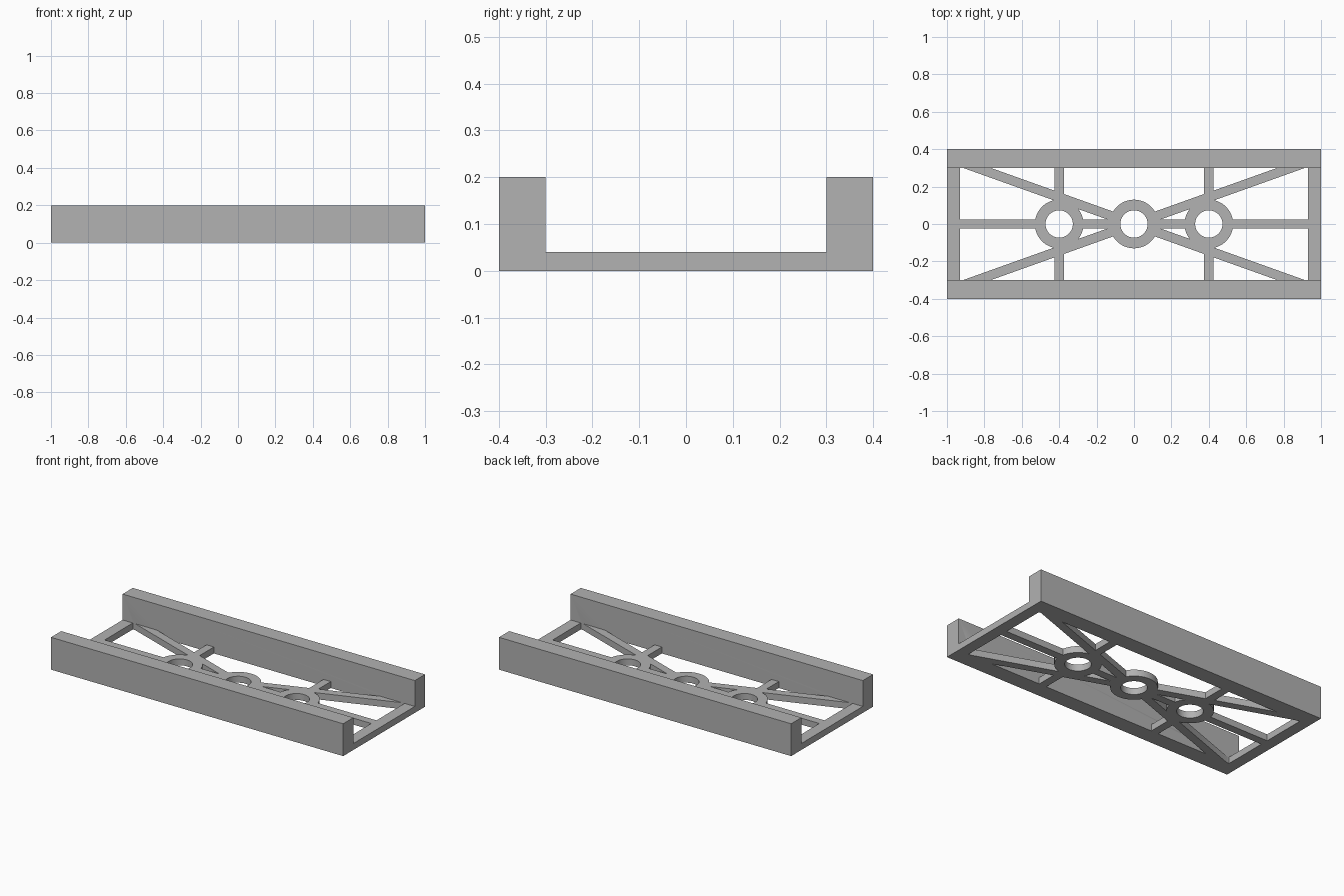
import bpy
import math

cube = bpy.data.objects.get("Cube")
if cube:
    bpy.data.objects.remove(cube, do_unlink=True)

DECK = 0.04      # thickness of the flat lattice
RAIL = 0.2       # height of the side rails
RIB = 0.05       # width of every rib
RING_X = (-0.4, 0, 0.4)

grey = bpy.data.materials.new("plain grey")
grey.use_nodes = True
colour = (0.445, 0.445, 0.445, 1)
grey.diffuse_color = colour
grey.node_tree.nodes["Principled BSDF"].inputs["Base Color"].default_value = colour


def block(name, x, y, sx, sy, height, angle=0):
    """Box standing on the ground, turned about z."""
    bpy.ops.mesh.primitive_cube_add(size=1, location=(x, y, height / 2),
                                    rotation=(0, 0, angle))
    obj = bpy.context.object
    obj.name = name
    obj.scale = (sx, sy, height)
    bpy.ops.object.transform_apply(location=True, rotation=True, scale=True)
    obj.data.materials.append(grey)
    return obj


def disc(name, x, radius, z, depth):
    bpy.ops.mesh.primitive_cylinder_add(vertices=64, radius=radius, depth=depth,
                                        location=(x, 0, z))
    obj = bpy.context.object
    obj.name = name
    bpy.ops.object.transform_apply(location=True, rotation=True, scale=True)
    obj.data.materials.append(grey)
    return obj


def combine(target, tool, operation):
    """Merge or cut with a tool object, then drop the tool."""
    mod = target.modifiers.new(operation.lower(), 'BOOLEAN')
    mod.operation = operation
    mod.solver = 'EXACT'
    mod.object = tool
    bpy.context.view_layer.objects.active = target
    bpy.ops.object.modifier_apply(modifier=mod.name)
    bpy.data.objects.remove(tool, do_unlink=True)


# Lengthwise rib is the start of the frame
frame = block("channel_frame", 0, 0, 1.94, RIB, DECK)
parts = []

# Diagonal braces crossing at the middle
slope = math.atan2(0.35, 0.98)
for side in (-1, 1):
    parts.append(block("diagonal_brace", 0, 0, 1.96, RIB, DECK, side * slope))

# Cross ribs through the outer rings
for x in (RING_X[0], RING_X[2]):
    parts.append(block("cross_rib", x, 0, RIB, 0.7, DECK))

# Ring bosses
for x in RING_X:
    parts.append(disc("ring_boss", x, 0.13, DECK / 2, DECK))

# End bars and tall side rails
for side in (-1, 1):
    parts.append(block("end_bar", side * 0.965, 0, 0.07, 0.7, DECK))
for side in (-1, 1):
    parts.append(block("side_rail", 0, side * 0.35, 2, 0.1, RAIL))

for part in parts:
    combine(frame, part, 'UNION')

# Round holes through the rings
for x in RING_X:
    combine(frame, disc("hole_cutter", x, 0.073, DECK / 2, 0.2), 'DIFFERENCE')

# One colour, smooth round walls with sharp edges
frame.data.materials.clear()
frame.data.materials.append(grey)
for face in frame.data.polygons:
    face.material_index = 0
bpy.ops.object.select_all(action='DESELECT')
frame.select_set(True)
bpy.context.view_layer.objects.active = frame
bpy.ops.object.shade_smooth_by_angle(angle=math.radians(30))
